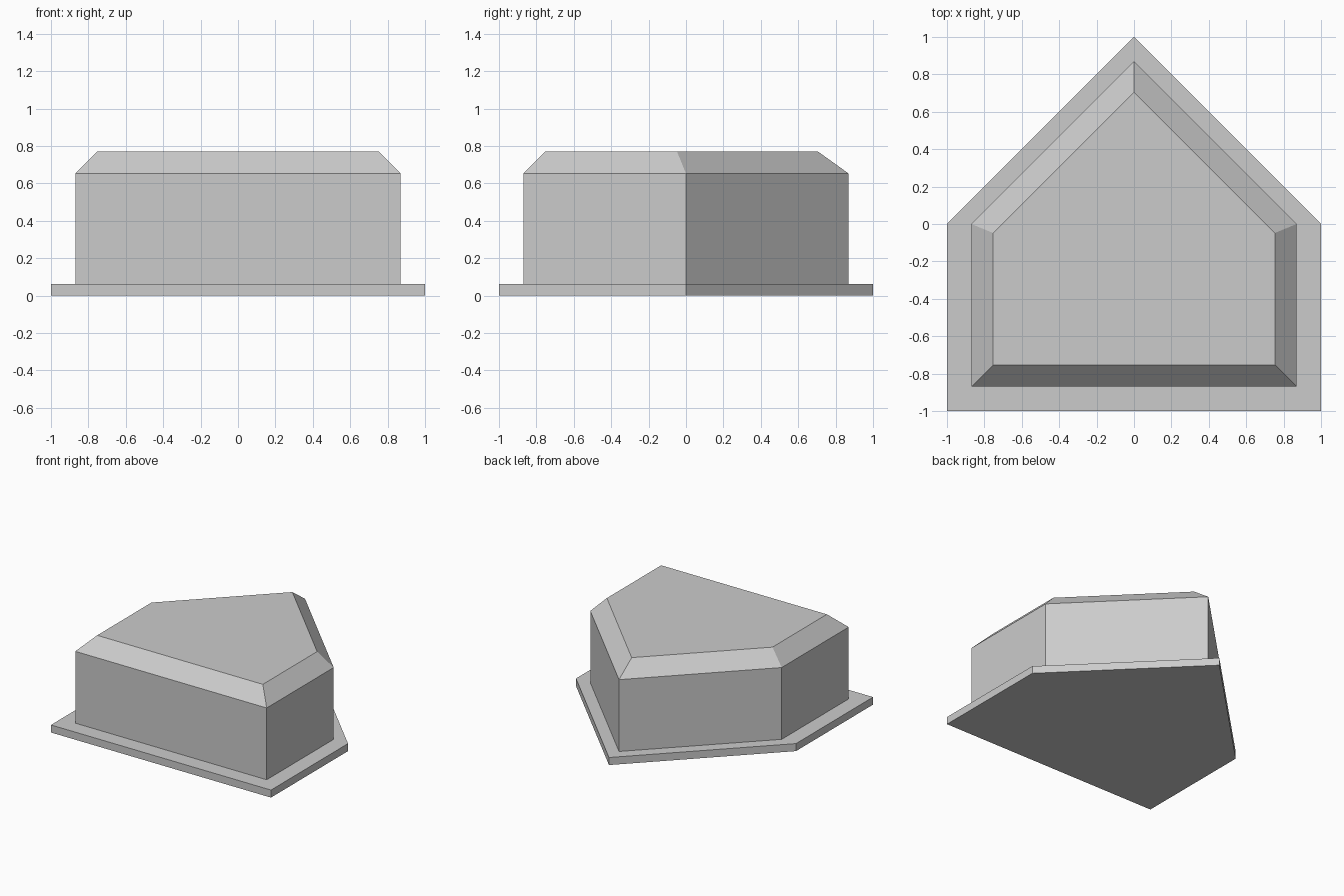
import bpy
import bmesh

if "Cube" in bpy.data.objects:
    bpy.data.objects.remove(bpy.data.objects["Cube"], do_unlink=True)

grey = bpy.data.materials.new("plain grey")
grey.use_nodes = True
grey.diffuse_color = (0.6, 0.6, 0.6, 1)
grey.node_tree.nodes["Principled BSDF"].inputs["Base Color"].default_value = (0.6, 0.6, 0.6, 1)


def outline(half, shoulder, tip):
    """Five-sided plan: square front, pointed back."""
    return [(-half, -half), (half, -half), (half, shoulder), (0, tip), (-half, shoulder)]


def loft(name, sections):
    """Closed solid through a stack of (height, outline) sections."""
    bm = bmesh.new()
    rings = [[bm.verts.new((x, y, z)) for x, y in pts] for z, pts in sections]
    bm.faces.new(rings[0][::-1])
    bm.faces.new(rings[-1])
    for low, high in zip(rings, rings[1:]):
        for i in range(len(low)):
            j = (i + 1) % len(low)
            bm.faces.new((low[i], low[j], high[j], high[i]))
    mesh = bpy.data.meshes.new(name)
    bm.to_mesh(mesh)
    bm.free()
    mesh.materials.append(grey)
    obj = bpy.data.objects.new(name, mesh)
    bpy.context.collection.objects.link(obj)
    return obj


# Thin base slab
slab = outline(1, 0, 1)
loft("base_slab", [(0, slab), (0.062, slab)])

# Walls with a chamfered flat roof
walls = outline(0.87, 0, 0.87)
roof = outline(0.753, -0.048, 0.705)
loft("walls_and_roof", [(0.062, walls), (0.652, walls), (0.77, roof)])
